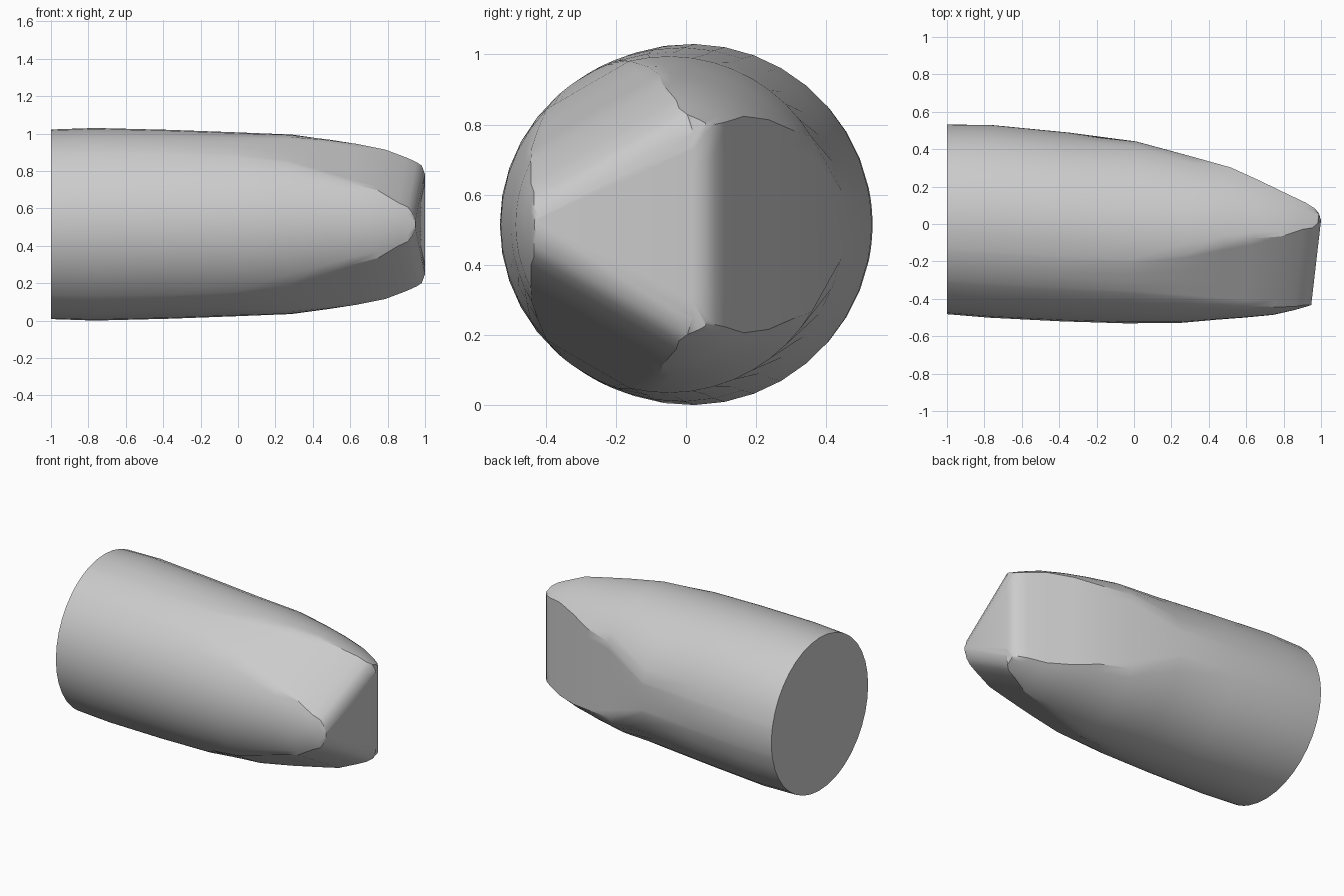
import bpy
import bmesh
from math import sin, cos, acos, radians, degrees

old = bpy.data.objects.get("Cube")
if old:
    bpy.data.objects.remove(old, do_unlink=True)

MID_Z = 0.515
NOSE_X = 0.985
NOSE_TILT = 0.115
LENGTH = 1.985

# Stations from the nose: distance, centre y, radius, front facet, back facet
STATIONS = [
    (0.0, -0.11, 0.325, 0.175, 0.13),
    (0.015, -0.108, 0.333, 0.215, 0.165),
    (0.04, -0.105, 0.343, 0.245, 0.19),
    (0.09, -0.10, 0.363, 0.272, 0.215),
    (0.2, -0.088, 0.40, 0.335, 0.254),
    (0.35, -0.072, 0.43, 0.375, 0.309),
    (0.5, -0.06, 0.453, 0.415, 0.364),
    (0.7, -0.05, 0.48, 0.46, 0.41),
    (1.0, -0.04, 0.492, 0.491, 0.482),
    (1.35, -0.016, 0.505, 1, 1),
    (1.75, 0.014, 0.515, 1, 1),
    (LENGTH, 0.025, 0.507, 1, 1),
]


def section(radius, front, back):
    """Circle flattened on three sides, as (angle, radius) pairs."""
    facets = [(0, back, 58), (120, front, 56), (240, front, 56)]
    halves = []
    for _, dist, limit in facets:
        half = degrees(acos(min(1, dist / radius)))
        halves.append(max(12, min(limit, half)))
    angles = []
    for i in range(3):
        start, half = facets[i][0], halves[i]
        arc_end = start + 120 - halves[(i + 1) % 3]
        angles += [start - half + 2 * half * k / 12 for k in range(12)]
        angles += [start + half + (arc_end - start - half) * k / 10 for k in range(10)]
    points = []
    for a in angles:
        r = radius
        for middle, dist, _ in facets:
            c = cos(radians(a - middle))
            if c > 0.01:
                r = min(r, dist / c)
        points.append((radians(a), r))
    return points


# Loft the body along its bent axis
bm = bmesh.new()
rings = []
for s, cy, radius, front, back in STATIONS:
    tilt = NOSE_TILT * (1 - s / LENGTH)
    ring = []
    for a, r in section(radius, front, back):
        side = r * cos(a)
        ring.append(bm.verts.new((NOSE_X - s + side * sin(tilt),
                                  cy + side * cos(tilt),
                                  MID_Z + r * sin(a))))
    rings.append(ring)

for one, two in zip(rings, rings[1:]):
    for i in range(len(one)):
        j = (i + 1) % len(one)
        bm.faces.new((one[i], one[j], two[j], two[i]))
bm.faces.new(rings[0])
bm.faces.new(rings[-1])
bmesh.ops.recalc_face_normals(bm, faces=bm.faces)

mesh = bpy.data.meshes.new("tapered_body")
bm.to_mesh(mesh)
bm.free()
body = bpy.data.objects.new("tapered_body", mesh)
bpy.context.collection.objects.link(body)

# Plain grey surface
grey = bpy.data.materials.new("plain_grey")
grey.use_nodes = True
colour = (0.6, 0.6, 0.6, 1)
grey.diffuse_color = colour
grey.node_tree.nodes["Principled BSDF"].inputs["Base Color"].default_value = colour
mesh.materials.append(grey)

# Smooth sides with crisp ends
bpy.ops.object.select_all(action="DESELECT")
body.select_set(True)
bpy.context.view_layer.objects.active = body
bpy.ops.object.shade_smooth_by_angle(angle=radians(32))
